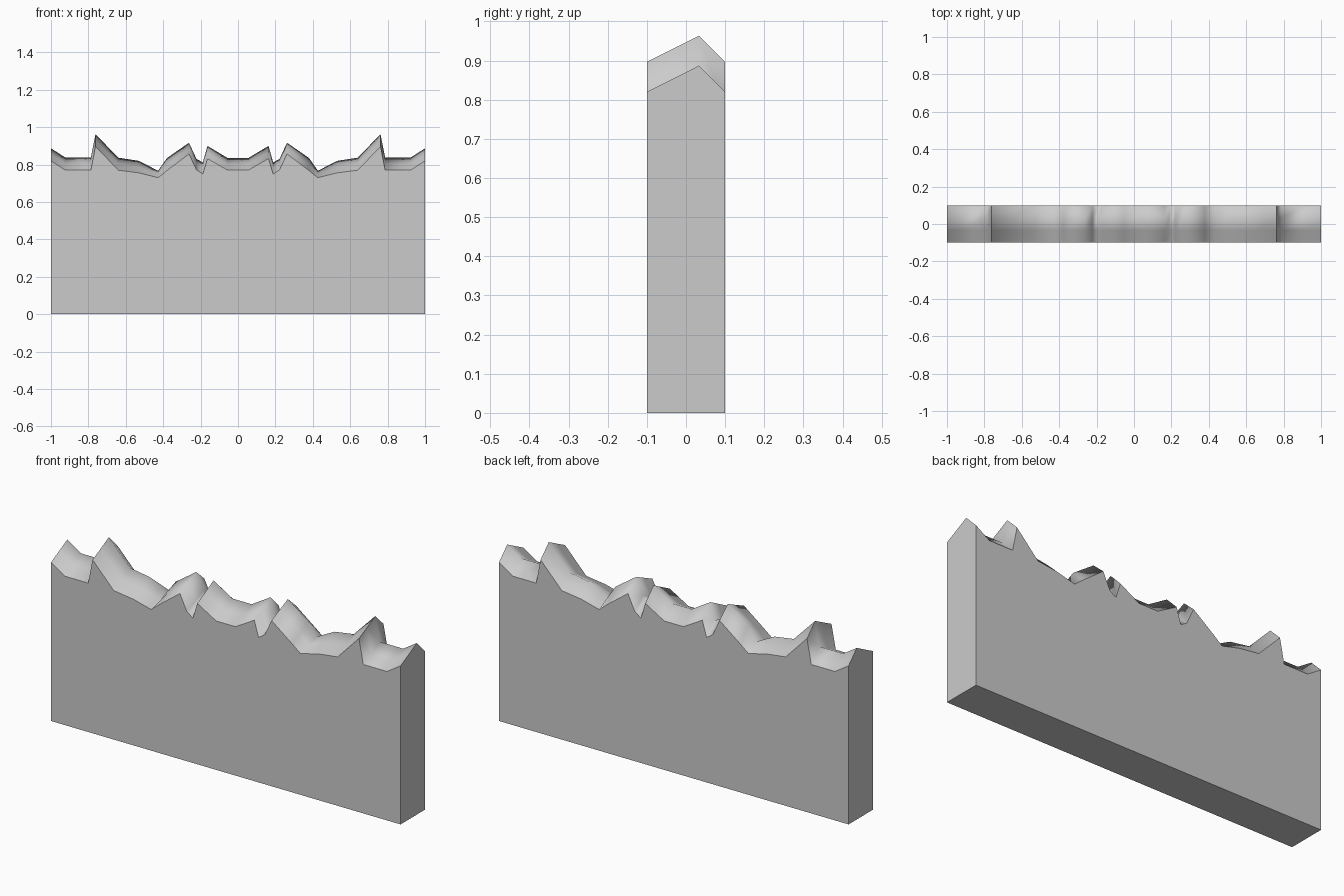
import bpy, bmesh

if "Cube" in bpy.data.objects:
    bpy.data.objects.remove(bpy.data.objects["Cube"])

# Jagged outline of the right half: x, lower edge height, ridge height
HALF = [
    (0.055, 0.770, 0.835), (0.163, 0.832, 0.900), (0.188, 0.750, 0.812),
    (0.222, 0.772, 0.830), (0.262, 0.857, 0.917), (0.380, 0.768, 0.835),
    (0.427, 0.730, 0.767), (0.530, 0.756, 0.820), (0.640, 0.770, 0.837),
    (0.762, 0.897, 0.963), (0.787, 0.770, 0.837), (0.922, 0.770, 0.837),
    (1.000, 0.820, 0.887),
]
outline = [(-x, e, r) for x, e, r in reversed(HALF)] + HALF

# Cross-section of the broken top: y, blend from lower edge to ridge
ROWS = [(-0.1, 0.0), (-0.033, 0.5), (0.033, 1.0), (0.1, 0.0)]

bm = bmesh.new()
grid = [[bm.verts.new((x, y, e + (r - e) * t)) for x, e, r in outline]
        for y, t in ROWS]

# Smooth broken top
for a, b in zip(grid, grid[1:]):
    for i in range(len(outline) - 1):
        f = bm.faces.new((a[i], a[i + 1], b[i + 1], b[i]))
        f.smooth = True

# Flat front, back, ends and base
fl, fr, br, bl = [bm.verts.new((x, y, 0)) for x, y in
                  ((-1, -0.1), (1, -0.1), (1, 0.1), (-1, 0.1))]
bm.faces.new([fl, fr] + grid[0][::-1])
bm.faces.new([br, bl] + grid[-1])
bm.faces.new([fr, br] + [row[-1] for row in grid[::-1]])
bm.faces.new([bl, fl] + [row[0] for row in grid])
bm.faces.new([fl, bl, br, fr])
bmesh.ops.recalc_face_normals(bm, faces=bm.faces[:])

# Sharp creases around the flat sides and across the two tall spikes
for e in bm.edges:
    flat_side = not all(f.smooth for f in e.link_faces)
    spike = all(abs(abs(v.co.x) - 0.762) < 0.001 for v in e.verts)
    if flat_side or spike:
        e.smooth = False

mesh = bpy.data.meshes.new("broken_wall")
bm.to_mesh(mesh)
bm.free()
wall = bpy.data.objects.new("broken_wall", mesh)
bpy.context.collection.objects.link(wall)
